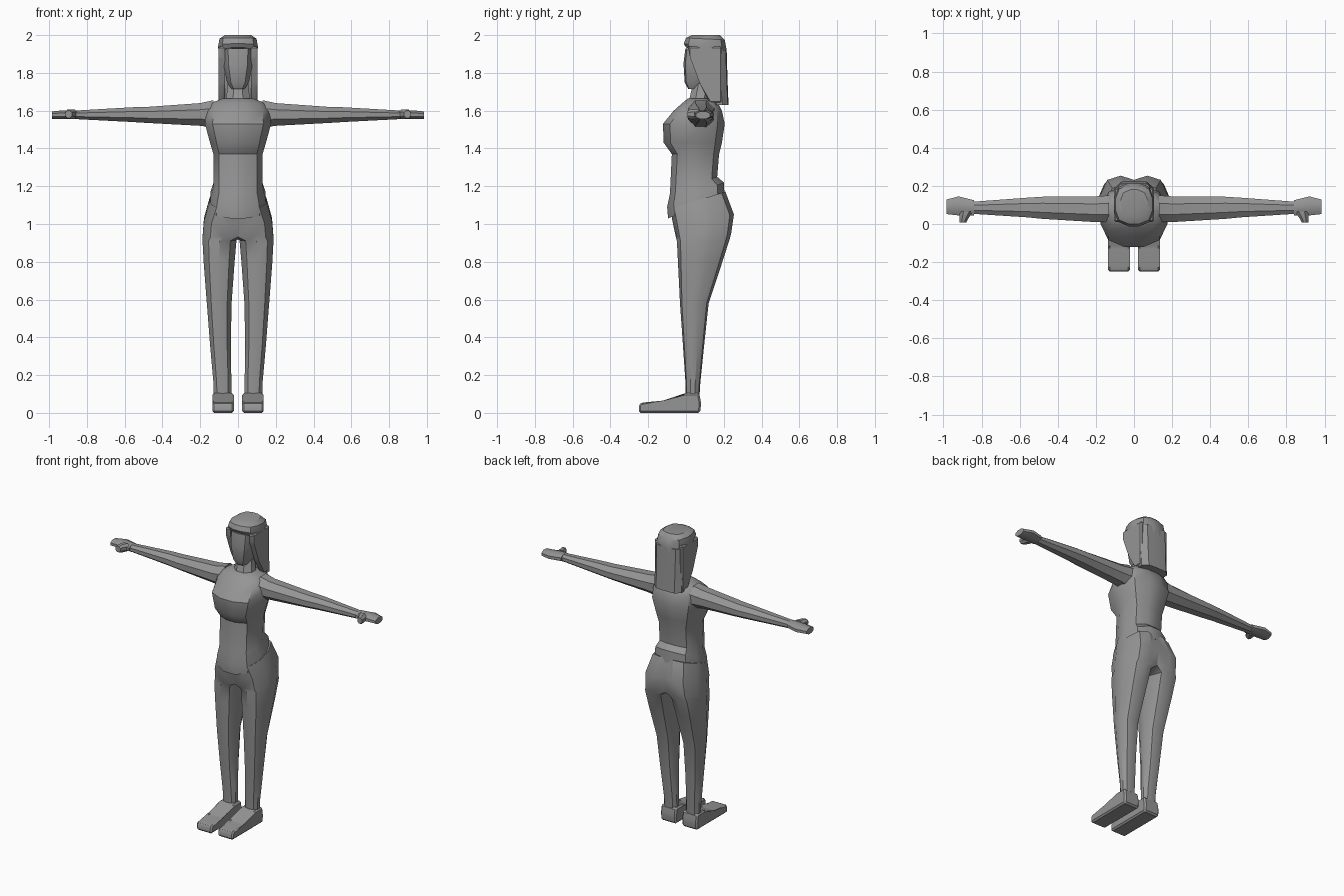
import bpy, bmesh, math
from mathutils import Vector

grey = bpy.data.materials.new("plain grey")
grey.diffuse_color = (0.3, 0.3, 0.3, 1)


def finish(name, bm, angle=35, mirror=False, bisect=False):
    bmesh.ops.recalc_face_normals(bm, faces=bm.faces)
    me = bpy.data.meshes.new(name)
    bm.to_mesh(me)
    bm.free()
    me.materials.append(grey)
    ob = bpy.data.objects.new(name, me)
    bpy.context.collection.objects.link(ob)
    if mirror:
        m = ob.modifiers.new("mirror", 'MIRROR')
        m.use_bisect_axis[0] = bisect
    bpy.ops.object.select_all(action='DESELECT')
    ob.select_set(True)
    bpy.context.view_layer.objects.active = ob
    bpy.ops.object.shade_smooth_by_angle(angle=math.radians(angle))
    return ob


def oval(n, power):
    """Unit rounded-square outline."""
    pts = []
    for i in range(n):
        a = 2 * math.pi * (i + 0.5) / n
        c, s = math.cos(a), math.sin(a)
        r = (abs(c) ** power + abs(s) ** power) ** (-1 / power)
        pts.append((c * r, s * r))
    k = max(p[0] for p in pts)
    return [(x / k, y / k) for x, y in pts]


def loft(name, rings, n=8, power=2.6, angle=35, mirror=False, bisect=False, along='Z'):
    """Skin rings (u0, u1, v0, v1, w at v0, w at v1) along one axis."""
    bm = bmesh.new()
    rows = []
    for u0, u1, v0, v1, w0, w1 in rings:
        row = []
        for a, b in oval(n, power):
            u = (u0 + u1) / 2 + a * (u1 - u0) / 2
            v = (v0 + v1) / 2 + b * (v1 - v0) / 2
            w = w0 + (w1 - w0) * (b + 1) / 2
            p = {'Z': (u, v, w), 'X': (w, u, v), 'Y': (u, w, v)}[along]
            row.append(bm.verts.new(p))
        rows.append(row)
    for lo, hi in zip(rows, rows[1:]):
        for i in range(n):
            j = (i + 1) % n
            bm.faces.new((lo[i], lo[j], hi[j], hi[i]))
    bm.faces.new(rows[0])
    bm.faces.new(rows[-1])
    return finish(name, bm, angle, mirror, bisect)


def level(z, half, y0, y1):
    return (-half, half, y0, y1, z, z)


def prism(name, profile, x0, x1, mirror=False, bevel=0.012):
    """Side outline (y, z) extruded across x with soft edges."""
    bm = bmesh.new()
    a = [bm.verts.new((x0, y, z)) for y, z in profile]
    b = [bm.verts.new((x1, y, z)) for y, z in profile]
    bm.faces.new(a)
    bm.faces.new(b)
    for i in range(len(a)):
        j = (i + 1) % len(a)
        bm.faces.new((a[i], a[j], b[j], b[i]))
    if bevel:
        bmesh.ops.bevel(bm, geom=list(bm.edges), offset=bevel, segments=1, affect='EDGES')
    return finish(name, bm, 30, mirror)


# Torso with full chest, narrow waist and tilted hem
loft("shirt", [
    (-0.150, 0.150, -0.095, 0.205, 1.03, 1.14),
    (-0.145, 0.145, -0.100, 0.200, 1.09, 1.22),
    (-0.130, 0.130, -0.085, 0.165, 1.16, 1.25),
    level(1.37, 0.130, -0.075, 0.175),
    level(1.43, 0.148, -0.118, 0.190),
    level(1.53, 0.175, -0.122, 0.205),
    level(1.60, 0.170, -0.065, 0.190),
    level(1.64, 0.145, -0.020, 0.170),
    level(1.665, 0.080, 0.010, 0.140)], n=12, power=2.5)

# Hips and legs, joined on the centre line
loft("trousers", [
    (0.035, 0.128, 0.000, 0.070, 0.08, 0.08),
    (0.035, 0.130, -0.002, 0.075, 0.16, 0.16),
    (0.038, 0.148, -0.015, 0.095, 0.36, 0.36),
    (0.034, 0.165, -0.030, 0.118, 0.58, 0.58),
    (0.018, 0.182, -0.040, 0.190, 0.80, 0.80),
    (0.008, 0.188, -0.045, 0.228, 0.91, 0.92),
    (-0.040, 0.187, -0.050, 0.236, 0.93, 0.95),
    (-0.040, 0.180, -0.065, 0.250, 1.00, 1.05),
    (-0.050, 0.150, -0.080, 0.205, 1.08, 1.17)],
    n=10, power=2.5, mirror=True, bisect=True)

# Feet
prism("foot", [(0.075, 0), (-0.25, 0), (-0.25, 0.045), (-0.235, 0.055), (-0.12, 0.055),
               (-0.005, 0.105), (0.07, 0.105), (0.08, 0.05)], 0.022, 0.136, True, 0.01)

# Arms
loft("arm", [
    (0.010, 0.150, 1.510, 1.655, 0.13, 0.13),
    (0.010, 0.145, 1.520, 1.640, 0.20, 0.20),
    (0.027, 0.143, 1.535, 1.620, 0.48, 0.48),
    (0.035, 0.138, 1.540, 1.618, 0.56, 0.56),
    (0.055, 0.115, 1.556, 1.600, 0.87, 0.87)],
    n=8, power=2.0, mirror=True, along='X')

# Hands and thumbs
loft("hand", [
    (0.045, 0.125, 1.556, 1.602, 0.84, 0.84),
    (0.045, 0.145, 1.556, 1.602, 0.92, 0.92),
    (0.052, 0.128, 1.556, 1.596, 0.985, 0.985)],
    n=8, power=4, mirror=True, along='X')
loft("thumb", [
    (0.880, 0.915, 1.562, 1.600, 0.008, 0.008),
    (0.872, 0.915, 1.555, 1.607, 0.025, 0.025),
    (0.845, 0.915, 1.555, 1.607, 0.065, 0.065)],
    n=8, power=4, mirror=True, along='Y')

# Neck and face
loft("neck", [
    level(1.62, 0.085, 0.000, 0.140),
    level(1.67, 0.062, 0.020, 0.130),
    level(1.78, 0.050, 0.045, 0.140)])
loft("face", [
    level(1.715, 0.035, 0.012, 0.080),
    level(1.75, 0.058, -0.006, 0.130),
    level(1.85, 0.078, -0.012, 0.150),
    level(1.93, 0.080, -0.002, 0.150)], n=10, power=2.8)

# Hair: rounded cap, long back and swept sides
loft("hair_cap", [
    (-0.098, 0.098, 0.000, 0.215, 1.935, 1.84),
    (-0.105, 0.105, -0.012, 0.215, 1.955, 1.92),
    (-0.098, 0.098, 0.000, 0.205, 1.985, 1.975),
    (-0.070, 0.070, 0.030, 0.180, 2.0, 2.0)], n=12, power=2.9)
loft("hair_back", [
    level(1.63, 0.100, 0.130, 0.225),
    level(1.75, 0.102, 0.110, 0.220),
    level(1.92, 0.104, 0.080, 0.215)], n=10, power=3.5)
side = [(0.01, 1.94), (0.022, 1.88), (0.075, 1.74), (0.125, 1.64), (0.19, 1.64), (0.19, 1.94)]
prism("hair_side", side, 0.070, 0.104, True, 0.008)
